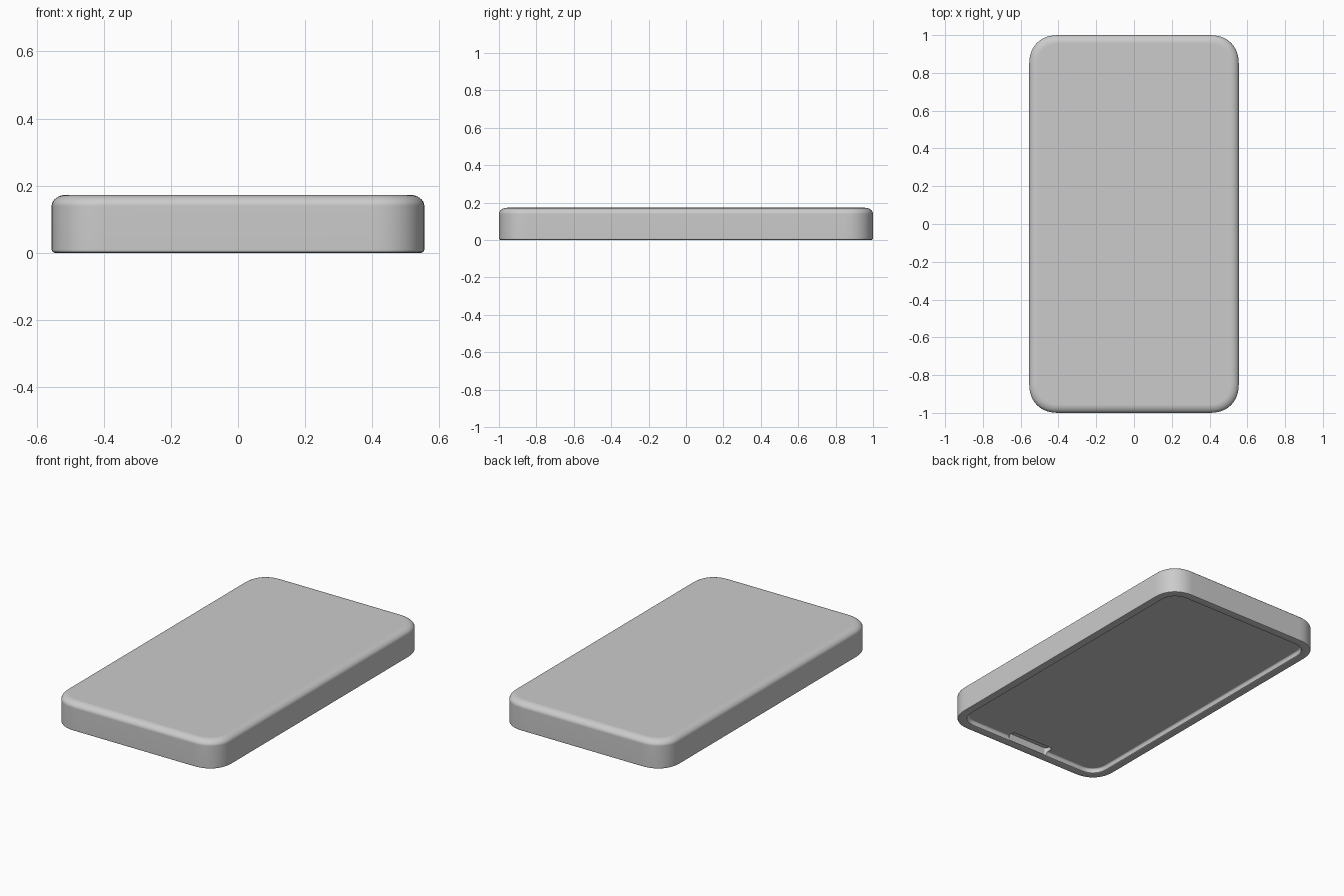
import bpy, bmesh
from math import sin, cos, pi, copysign

if "Cube" in bpy.data.objects:
    bpy.data.objects.remove(bpy.data.objects["Cube"])

HX, HY, H = 0.555, 1.0, 0.173


def rounded_loop(hx, hy, r, seg=10, power=2.25):
    """Outline of a rectangle with soft, slightly squared corners."""
    pts = []
    for q, (sx, sy) in enumerate([(1, 1), (-1, 1), (-1, -1), (1, -1)]):
        for i in range(seg + 1):
            a = (q + i / seg) * pi / 2
            c, s = cos(a), sin(a)
            px = copysign(abs(c) ** (2 / power), c) if abs(c) > 1e-6 else 0
            py = copysign(abs(s) ** (2 / power), s) if abs(s) > 1e-6 else 0
            pts.append((sx * (hx - r) + r * px, sy * (hy - r) + r * py))
    return pts


def loft(name, loops):
    """Skin a stack of (outline, z) rings and cap both ends."""
    bm = bmesh.new()
    rings = [[bm.verts.new((x, y, z)) for x, y in pts] for pts, z in loops]
    for a, b in zip(rings, rings[1:]):
        n = len(a)
        for i in range(n):
            j = (i + 1) % n
            bm.faces.new((a[i], a[j], b[j], b[i]))
    bm.faces.new(rings[0][::-1])
    bm.faces.new(rings[-1])
    bmesh.ops.recalc_face_normals(bm, faces=bm.faces)
    mesh = bpy.data.meshes.new(name)
    bm.to_mesh(mesh)
    bm.free()
    ob = bpy.data.objects.new(name, mesh)
    bpy.context.collection.objects.link(ob)
    return ob


# Section from the recessed underside, over the rim, up the side to the top
section = [(0.064, 0.03), (0.058, 0.027), (0.055, 0.021), (0.052, 0.004),
           (0.047, 0.0), (0.010, 0.0), (0.003, 0.003), (0.0, 0.010)]
for i in range(9):
    a = i / 8 * pi / 2
    section.append((0.045 * (1 - cos(a)), H - 0.033 * (1 - sin(a))))
case = loft("case", [(rounded_loop(HX - d, HY - d, 0.155 - d), z) for d, z in section])

# Finger notch at the front end of the recess
notch = loft("notch_cutter",
             [([(x, y - 0.925) for x, y in rounded_loop(0.145, 0.028, 0.02, 5, 2)], z)
              for z in (0.008, 0.055)])
notch.hide_render = True
notch.hide_set(True)

cut = case.modifiers.new("notch", 'BOOLEAN')
cut.operation = 'DIFFERENCE'
cut.solver = 'EXACT'
cut.object = notch
bpy.context.view_layer.objects.active = case
case.select_set(True)
bpy.ops.object.modifier_apply(modifier=cut.name)
bpy.data.objects.remove(notch)

bpy.ops.object.shade_smooth_by_angle(angle=0.7)
case.modifiers.new("clean_shading", 'WEIGHTED_NORMAL').keep_sharp = True
